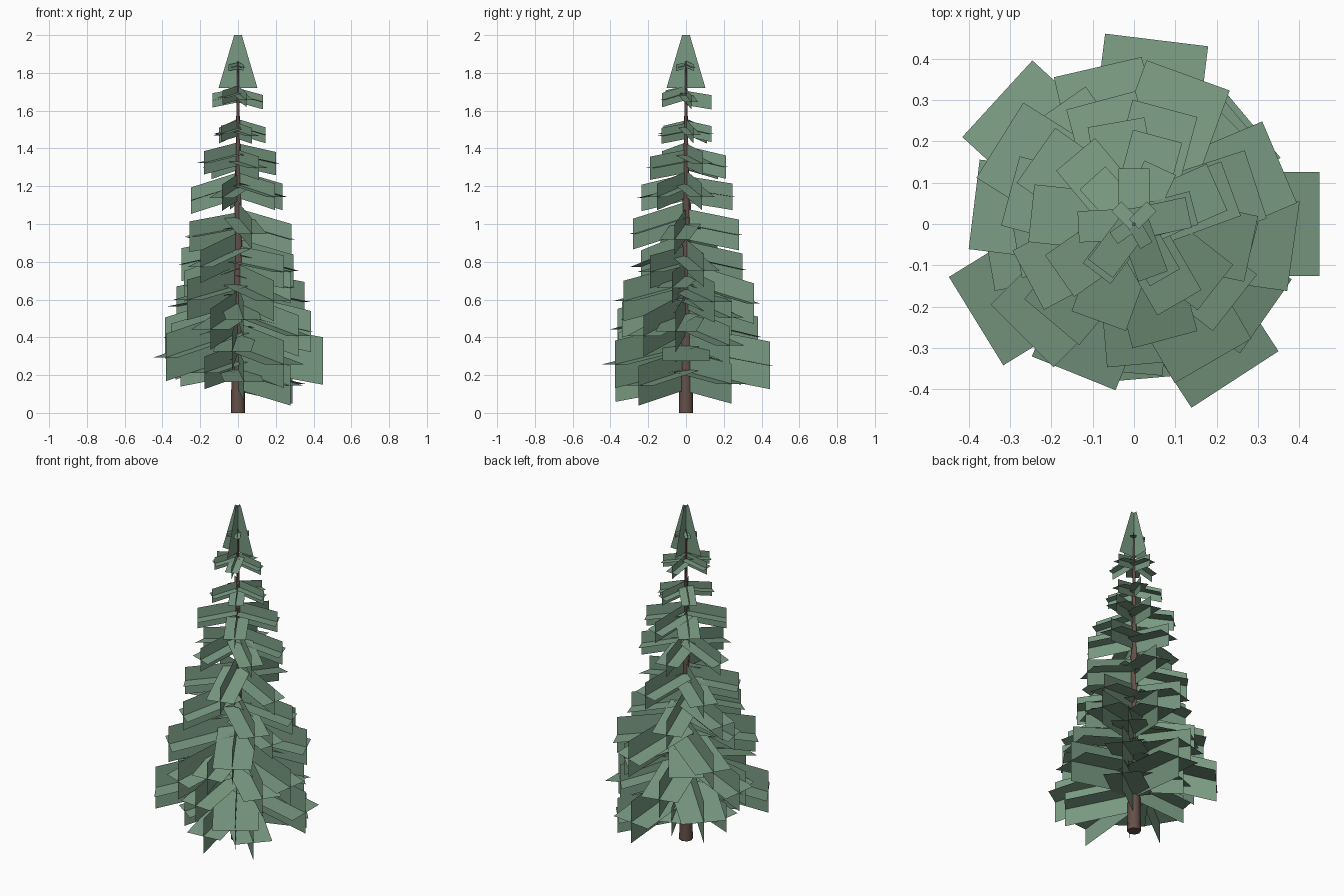
import bpy, bmesh, math, random
from mathutils import Vector

if "Cube" in bpy.data.objects:
    bpy.data.objects.remove(bpy.data.objects["Cube"])

random.seed(4)


def material(name, color):
    m = bpy.data.materials.new(name)
    m.diffuse_color = color
    m.use_nodes = True
    m.node_tree.nodes["Principled BSDF"].inputs["Base Color"].default_value = m.diffuse_color
    return m


def make_object(name, bm, mat):
    me = bpy.data.meshes.new(name)
    bm.to_mesh(me)
    bm.free()
    ob = bpy.data.objects.new(name, me)
    bpy.context.collection.objects.link(ob)
    me.materials.append(mat)
    return ob


def quad(bm, points):
    bm.faces.new([bm.verts.new(p) for p in points])


green = material("needles", (0.19, 0.32, 0.22, 1))
brown = material("bark", (0.13, 0.08, 0.065, 1))

# Tapered trunk
bm = bmesh.new()
bmesh.ops.create_cone(bm, cap_ends=True, segments=8, radius1=0.038,
                      radius2=0.004, depth=1.86)
bmesh.ops.translate(bm, verts=bm.verts, vec=(0, 0, 0.93))
for f in bm.faces:
    f.smooth = len(f.verts) == 4
make_object("trunk", bm, brown)

# Branch tiers: tip height, reach, compass angles of the branches
tiers = [
    (0.17, 0.375, (40, 275, 318)),
    (0.21, 0.31, (110, 170, 235)),
    (0.275, 0.449, (0, 83, 137.5, 211.6, 303)),
    (0.35, 0.36, (40, 190, 265)),
    (0.42, 0.39, (-8, 103, 173, 248, 325)),
    (0.50, 0.34, (45, 125, 275)),
    (0.59, 0.383, (23, 70, 148, 225, 300)),
    (0.68, 0.29, (190, 345)),
    (0.77, 0.31, (18, 105, 165, 230, 322)),
    (0.935, 0.29, (-12, 75, 145, 208, 285)),
    (1.13, 0.25, (20, 100, 174, 250, 322)),
    (1.31, 0.22, (24, 75, 130, 215, 300)),
    (1.48, 0.15, (15, 65, 132, 233, 300)),
    (1.655, 0.135, (12, 90, 183, 233, 290)),
    (1.83, 0.06, (45, 135, 215, 300)),
]


def branch(bm, z, reach, angle, tilt):
    # A drooping flat card crossed with an upright card on the same axis
    a = math.radians(angle)
    out = Vector((math.cos(a), math.sin(a), 0))
    side = Vector((-out.y, out.x, 0))
    tip = out * reach + Vector((0, 0, z))
    root = Vector((0, 0, z + reach * math.tan(math.radians(tilt))))
    half = reach * 0.28
    for d in (side * half, Vector((0, 0, half))):
        quad(bm, (root - d, tip - d, tip + d, root + d))


for i, (z, reach, angles) in enumerate(tiers):
    bm = bmesh.new()
    jitter = 0.03 if z < 1 else 0.015
    for angle in angles:
        dz = 0 if angle == 0 else random.uniform(-jitter, jitter)
        tilt = random.uniform(9, 18)
        branch(bm, z + dz, reach, angle, tilt)
    make_object(f"branch_tier_{i + 1}", bm, green)

# Crown: two crossed trapezoids
bm = bmesh.new()
for d in (Vector((1, 0, 0)), Vector((0, 1, 0))):
    lo, hi = Vector((0, 0, 1.72)), Vector((0, 0, 2.0))
    quad(bm, (lo - d * 0.103, lo + d * 0.103, hi + d * 0.02, hi - d * 0.02))
make_object("crown", bm, green)
